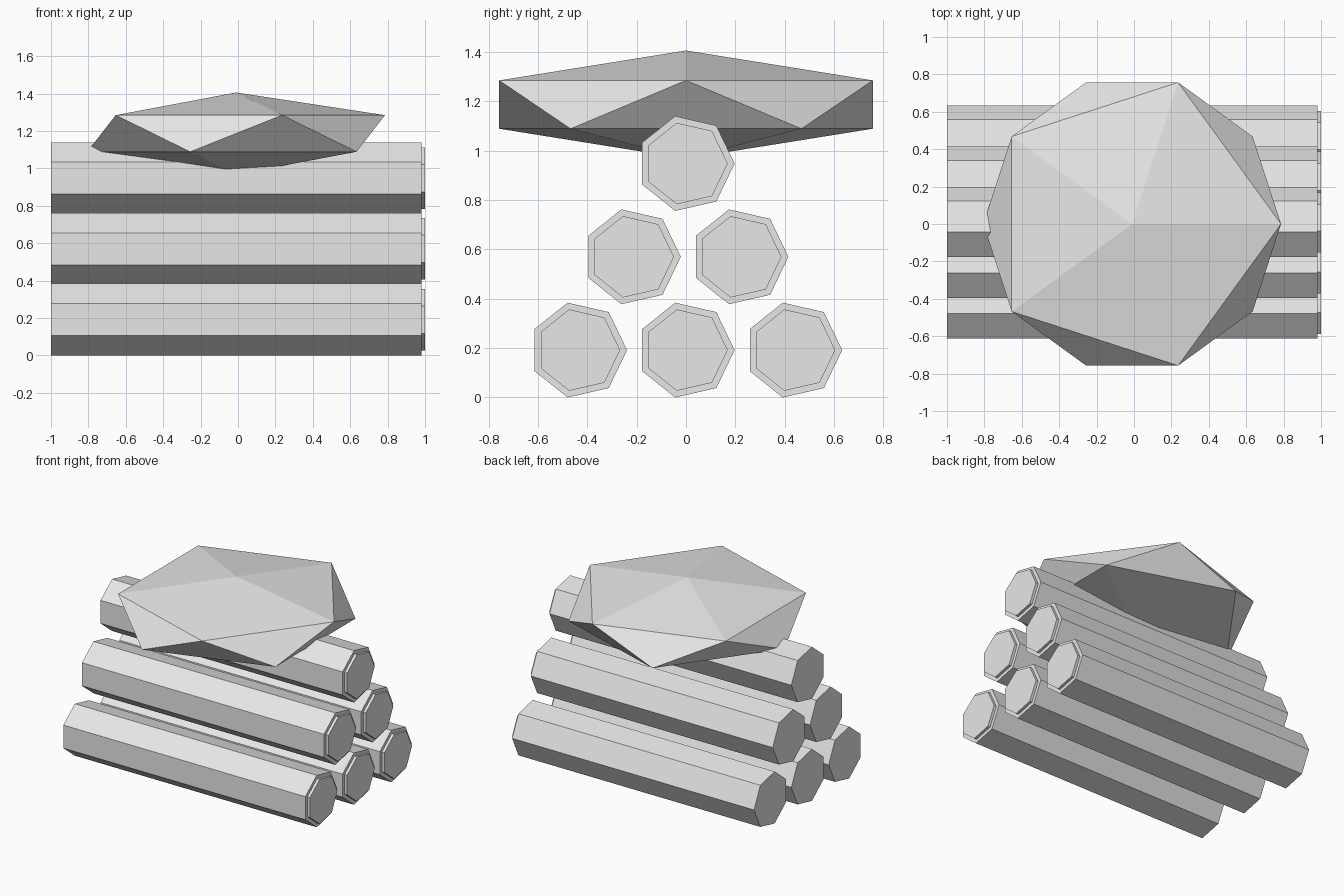
import bpy
from math import pi

cube = bpy.data.objects.get("Cube")
if cube:
    bpy.data.objects.remove(cube, do_unlink=True)

LOG_RADIUS = 0.197
CAP_RADIUS = 0.169
SIDES = 7

# Single plain grey
grey = bpy.data.materials.new("plain_grey")
grey.use_nodes = True
grey.diffuse_color = (0.8, 0.8, 0.8, 1)
grey.node_tree.nodes["Principled BSDF"].inputs["Base Color"].default_value = (0.8, 0.8, 0.8, 1)


def finish(name):
    obj = bpy.context.object
    obj.name = name
    obj.data.materials.append(grey)
    return obj


def prism(name, radius, x0, x1, y, z):
    """Seven-sided bar along x, with one corner pointing to +y."""
    bpy.ops.mesh.primitive_cylinder_add(
        vertices=SIDES, radius=radius, depth=x1 - x0,
        location=((x0 + x1) / 2, y, z), rotation=(0, pi / 2, 0))
    obj = finish(name)
    # Turn the section so a corner, not a flat, faces +y
    for v in obj.data.vertices:
        v.co.x, v.co.y = -v.co.x, v.co.y
    obj.data.flip_normals()
    return obj


# Pyramid of logs, each with a thin cap on its right-hand end
for row, (count, z) in enumerate(((3, 0.192), (2, 0.57), (1, 0.948))):
    for i in range(count):
        y = (i - (count - 1) / 2) * 0.436
        prism(f"log_{row}_{i}", LOG_RADIUS, -1, 0.98, y, z)
        prism(f"log_cap_{row}_{i}", CAP_RADIUS, 0.97, 1.0, y, z)

# Flattened faceted stone resting on the top log
bpy.ops.mesh.primitive_ico_sphere_add(subdivisions=1, radius=1, location=(-0.01, 0, 1.187))
finish("top_stone").scale = (0.89, 0.89, 0.219)
